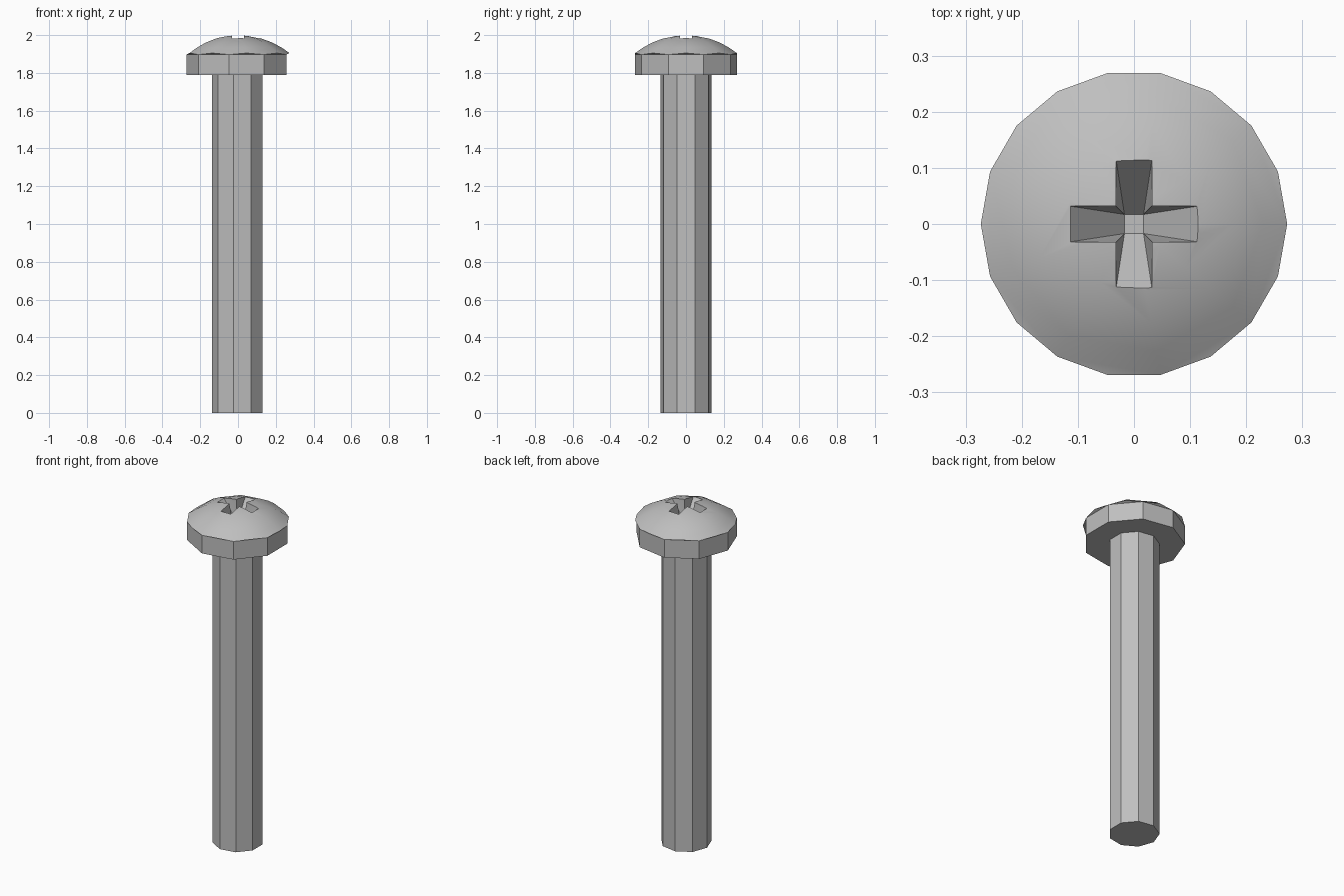
import bpy
import bmesh
from math import cos, sin, pi, sqrt, radians

cube = bpy.data.objects.get("Cube")
if cube:
    bpy.data.objects.remove(cube, do_unlink=True)

SIDES = 9
STEP = 2 * pi / SIDES

steel = bpy.data.materials.new("grey steel")
steel.use_nodes = True
grey = (0.52, 0.52, 0.52, 1)
steel.diffuse_color = grey
steel.node_tree.nodes["Principled BSDF"].inputs["Base Color"].default_value = grey


def ring(bm, radius, z, start=0.0):
    return [bm.verts.new((radius * cos(start + i * STEP), radius * sin(start + i * STEP), z))
            for i in range(SIDES)]


def bridge(bm, low, high):
    n = len(low)
    for i in range(n):
        j = (i + 1) % n
        bm.faces.new((low[i], low[j], high[j], high[i]))


def finish(bm, name):
    bmesh.ops.recalc_face_normals(bm, faces=bm.faces)
    mesh = bpy.data.meshes.new(name)
    bm.to_mesh(mesh)
    bm.free()
    mesh.materials.append(steel)
    obj = bpy.data.objects.new(name, mesh)
    bpy.context.collection.objects.link(obj)
    return obj


# Shaft: nine-sided prism with a corner towards -x
bm = bmesh.new()
low, high = ring(bm, 0.137, 0, pi), ring(bm, 0.137, 1.8, pi)
bridge(bm, low, high)
bm.faces.new(low)
bm.faces.new(high)
finish(bm, "shaft")

# Head: prism rim, a zigzag band turned by half a side, then the dome
bm = bmesh.new()
HEAD_R, RIM_Z, DOME_R = 0.273, 1.905, 0.437
half = STEP / 2
low, rim = ring(bm, HEAD_R, 1.79, half), ring(bm, HEAD_R, 1.897, half)
bm.faces.new(low)
bridge(bm, low, rim)
edge = ring(bm, HEAD_R, RIM_Z)
for i in range(SIDES):
    j = (i + 1) % SIDES
    bm.faces.new((edge[i], rim[i], edge[j]))
    bm.faces.new((rim[i], rim[j], edge[j]))
previous = edge
for radius in (0.23, 0.18, 0.12, 0.06):
    z = 2.0 - DOME_R + sqrt(DOME_R ** 2 - radius ** 2)
    current = ring(bm, radius, z)
    bridge(bm, previous, current)
    previous = current
crown = bm.verts.new((0, 0, 2.0))
for i in range(SIDES):
    bm.faces.new((previous[i], previous[(i + 1) % SIDES], crown))
head = finish(bm, "head")

# Cross slot cutter: cross outline on top, tapering to a small square
bm = bmesh.new()
W, L, B = 0.032, 0.115, 0.017
top, mid, base = [], [], []
for q in range(4):
    c, s = round(cos(q * pi / 2)), round(sin(q * pi / 2))
    turn = lambda x, y, z: bm.verts.new((x * c - y * s, x * s + y * c, z))
    for x, y in ((L, -W), (L, W), (W, W)):
        top.append(turn(x, y, 2.1))
        mid.append(turn(x, y, 1.985))
    base.append(turn(B, B, 1.87))
bridge(bm, mid, top)
bm.faces.new(top)
bm.faces.new(base)
for q in range(4):
    a, b, corner, after = (mid[(3 * q + k) % 12] for k in range(4))
    bm.faces.new((a, b, base[q], base[q - 1]))
    bm.faces.new((b, corner, base[q]))
    bm.faces.new((corner, after, base[q]))
cutter = finish(bm, "slot_cutter")
cutter.hide_render = True

# Cut the slot, then smooth the dome only
cut = head.modifiers.new("slot", 'BOOLEAN')
cut.operation = 'DIFFERENCE'
cut.solver = 'EXACT'
cut.object = cutter
bpy.ops.object.select_all(action='DESELECT')
head.select_set(True)
bpy.context.view_layer.objects.active = head
bpy.ops.object.modifier_apply(modifier=cut.name)
bpy.data.objects.remove(cutter, do_unlink=True)
bpy.ops.object.shade_smooth_by_angle(angle=radians(28))
